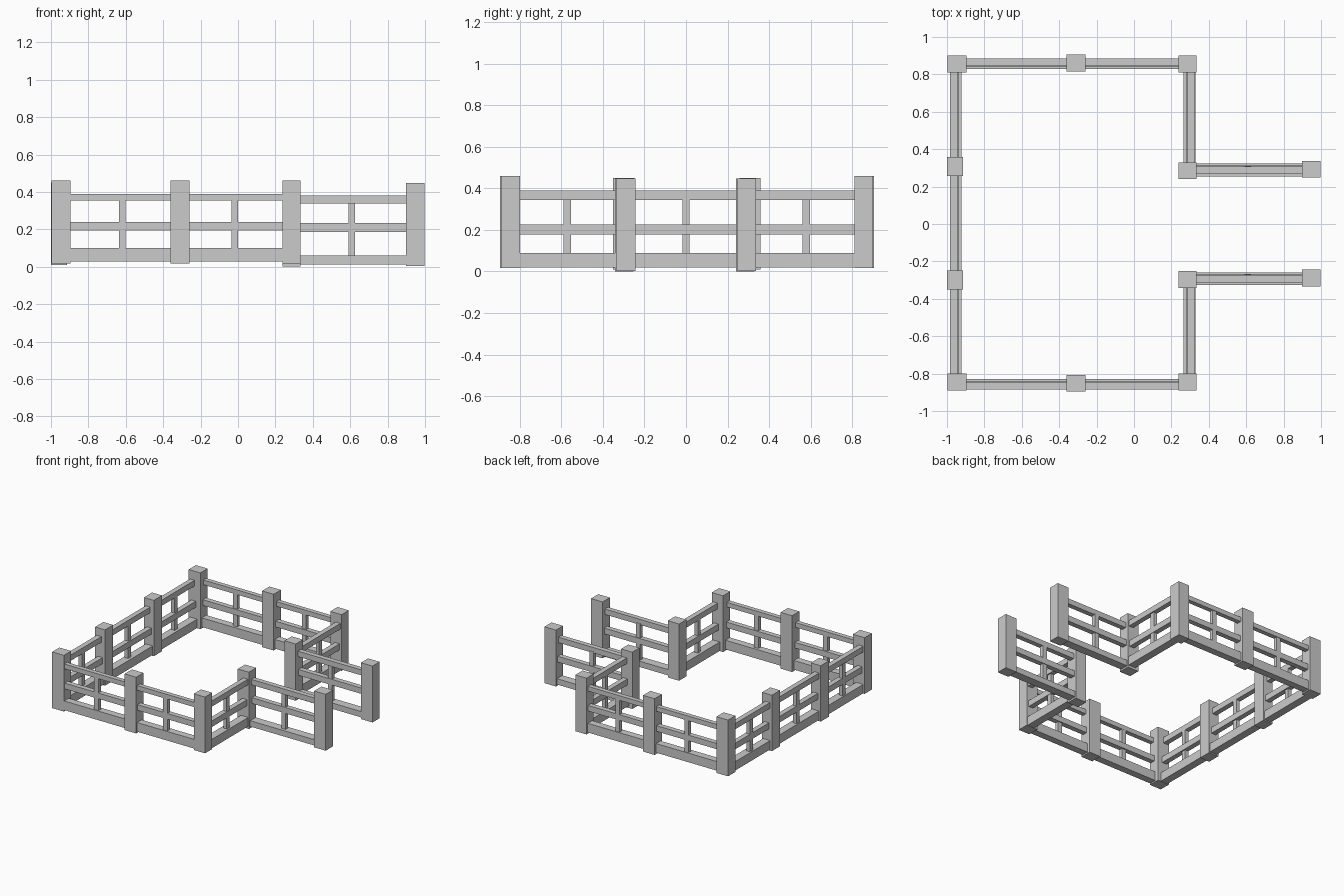
import bpy


def box(name, x0, x1, y0, y1, z0, z1):
    bpy.ops.mesh.primitive_cube_add(
        size=1, location=((x0 + x1) / 2, (y0 + y1) / 2, (z0 + z1) / 2))
    o = bpy.context.object
    o.name = name
    o.scale = (x1 - x0, y1 - y0, z1 - z0)
    bpy.ops.object.transform_apply(location=True, rotation=True, scale=True)


def panel(name, axis, a, b, mid, rails, upright):
    """Three rails from a to b along the axis, and one upright at mid."""
    def bar(part, s0, s1, c0, c1, z0, z1):
        if axis == 'x':
            box(name + part, s0, s1, c0, c1, z0, z1)
        else:
            box(name + part, c0, c1, s0, s1, z0, z1)
    for part, r in zip(("_top_rail", "_middle_rail", "_bottom_rail"), rails):
        bar(part, a, b, *r)
    bar("_upright", mid - 0.018, mid + 0.018, *upright, rails[2][3] - 0.01, rails[0][2] + 0.01)


def flip(rails):
    return [(-c1, -c0, z0, z1) for c0, c1, z0, z1 in rails]


# Posts: centre x, centre y, width x, width y, bottom, top
posts = {
    "back_left_post": (-0.946, 0.855, 0.102, 0.09, 0.017, 0.46),
    "back_middle_post": (-0.31, 0.86, 0.1, 0.09, 0.017, 0.46),
    "back_right_post": (0.286, 0.855, 0.098, 0.09, 0.017, 0.46),
    "back_inner_post": (0.286, 0.285, 0.098, 0.09, 0.0, 0.447),
    "back_gate_post": (0.948, 0.293, 0.1, 0.088, 0.003, 0.447),
    "left_back_post": (-0.957, 0.308, 0.086, 0.102, 0.01, 0.45),
    "left_front_post": (-0.957, -0.3, 0.086, 0.102, 0.01, 0.45),
    "front_left_post": (-0.946, -0.844, 0.102, 0.09, 0.017, 0.46),
    "front_middle_post": (-0.31, -0.851, 0.1, 0.09, 0.017, 0.46),
    "front_right_post": (0.286, -0.844, 0.098, 0.09, 0.017, 0.46),
    "front_inner_post": (0.286, -0.297, 0.098, 0.09, 0.0, 0.447),
    "front_gate_post": (0.948, -0.289, 0.1, 0.09, 0.003, 0.447),
}
for name, (x, y, w, d, z0, z1) in posts.items():
    box(name, x - w / 2, x + w / 2, y - d / 2, y + d / 2, z0, z1)

# Back and front fences
back = [(0.848, 0.884, 0.353, 0.39), (0.84, 0.88, 0.193, 0.238), (0.829, 0.885, 0.027, 0.099)]
for side, rails, up in (("back", back, (0.849, 0.88)),
                        ("front", flip(back), (-0.88, -0.849))):
    panel(side + "_left", 'x', -0.91, -0.34, -0.619, rails, up)
    panel(side + "_right", 'x', -0.28, 0.26, -0.018, rails, up)

# Left fence
left = [(-0.985, -0.945, 0.344, 0.389), (-0.975, -0.935, 0.178, 0.226), (-0.985, -0.923, 0.019, 0.089)]
for name, a, b, mid in (("left_back", 0.34, 0.83, 0.579), ("left_middle", -0.27, 0.28, 0.0),
                        ("left_front", -0.82, -0.33, -0.572)):
    panel(name, 'y', a, b, mid, left, (-0.975, -0.945))

# Right fence, either side of the entrance
right = [(0.285, 0.325, 0.344, 0.389), (0.278, 0.318, 0.178, 0.226), (0.265, 0.328, 0.019, 0.089)]
for name, a, b, mid in (("right_back", 0.31, 0.83, 0.579), ("right_front", -0.82, -0.32, -0.572)):
    panel(name, 'y', a, b, mid, right, (0.285, 0.315))

# Entrance passage fences
gate = [(0.268, 0.307, 0.337, 0.38), (0.275, 0.315, 0.187, 0.233), (0.255, 0.323, 0.013, 0.059)]
panel("back_gate", 'x', 0.31, 0.92, 0.608, gate, (0.278, 0.31))
panel("front_gate", 'x', 0.31, 0.92, 0.608, [(c0 - 0.581, c1 - 0.581, z0, z1) for c0, c1, z0, z1 in gate],
      (-0.303, -0.271))
